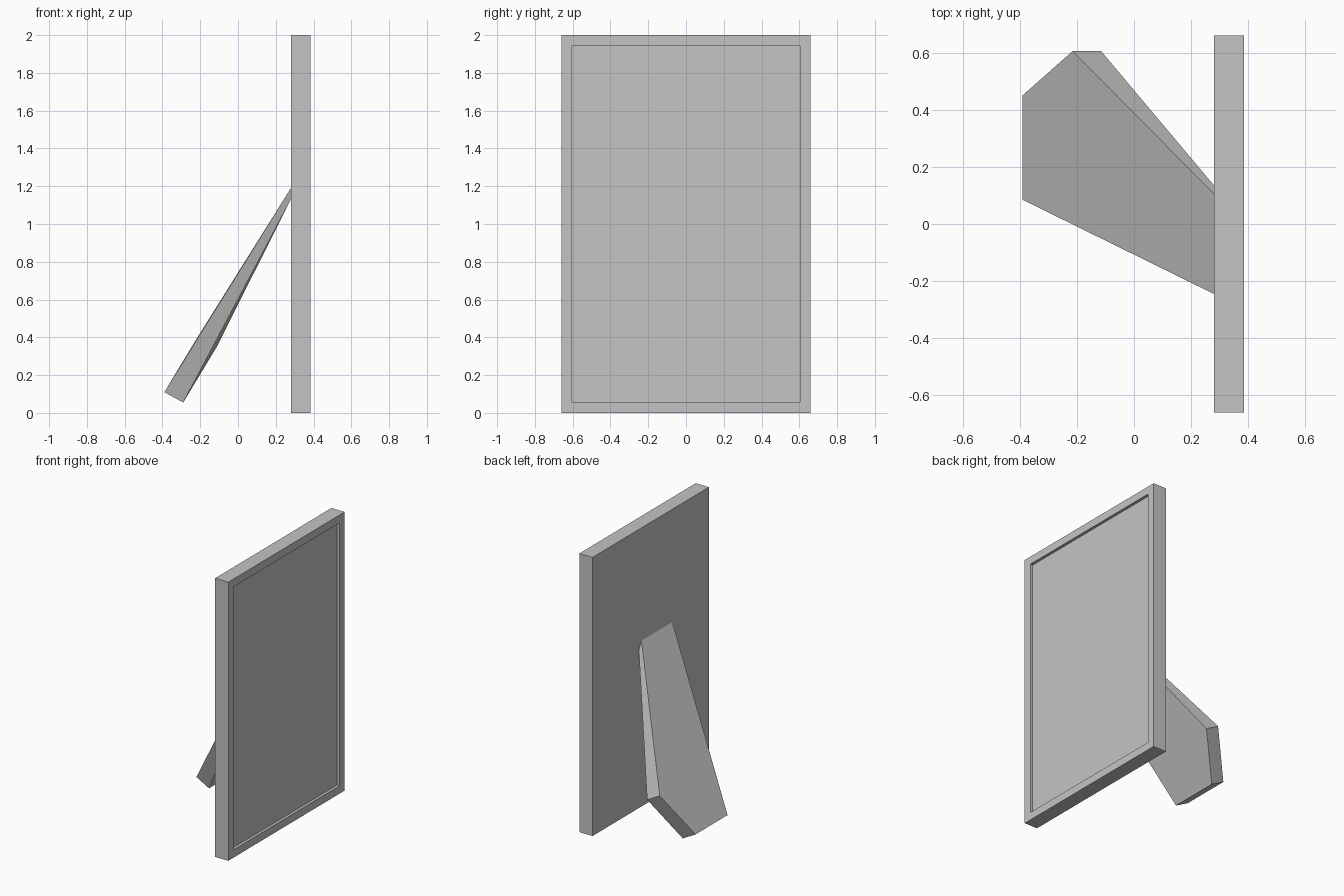
import bpy
import bmesh
from mathutils import Vector

cube = bpy.data.objects.get("Cube")
if cube:
    bpy.data.objects.remove(cube, do_unlink=True)

grey = bpy.data.materials.new("plain grey")
grey.use_nodes = True
colour = (0.55, 0.55, 0.55, 1)
grey.diffuse_color = colour
grey.node_tree.nodes["Principled BSDF"].inputs["Base Color"].default_value = colour


def add_object(name, bm):
    bmesh.ops.recalc_face_normals(bm, faces=bm.faces)
    mesh = bpy.data.meshes.new(name)
    bm.to_mesh(mesh)
    bm.free()
    mesh.materials.append(grey)
    obj = bpy.data.objects.new(name, mesh)
    bpy.context.collection.objects.link(obj)
    return obj


# Upright frame: a slab with a shallow picture recess on its +x face
BACK, FRONT, HALF_WIDTH, HEIGHT = 0.28, 0.385, 0.66, 2.0
BORDER, RECESS = 0.08, 0.02
bm = bmesh.new()
bmesh.ops.create_cube(bm, size=1)
bmesh.ops.scale(bm, vec=(FRONT - BACK, 2 * HALF_WIDTH, HEIGHT), verts=bm.verts)
bmesh.ops.translate(bm, vec=((FRONT + BACK) / 2, 0, HEIGHT / 2), verts=bm.verts)
bm.normal_update()
panel = max(bm.faces, key=lambda f: f.normal.x)
bmesh.ops.inset_region(bm, faces=[panel], thickness=BORDER)
pushed = bmesh.ops.extrude_discrete_faces(bm, faces=[panel])["faces"][0]
bmesh.ops.translate(bm, vec=(-RECESS, 0, 0), verts=pushed.verts)
add_object("picture_frame", bm)

# Easel leg: a five-sided board, thick at the foot and thin at the frame
foot_thickness = Vector((0.1, 0, -0.055))
outer = [Vector(p) for p in (
    (BACK, -0.245, 1.19), (-0.39, 0.085, 0.11), (-0.39, 0.45, 0.11),
    (-0.215, 0.605, 0.4), (BACK, 0.105, 1.19))]
inner = [p + foot_thickness for p in outer]
inner[0] = Vector((BACK, -0.215, 1.13))
inner[-1] = Vector((BACK, 0.135, 1.13))
bm = bmesh.new()
rings = [[bm.verts.new(p) for p in ring] for ring in (outer, inner)]
for ring in rings:
    bm.faces.new(ring)
count = len(outer)
for i in range(count):
    j = (i + 1) % count
    bm.faces.new((rings[0][i], rings[0][j], rings[1][j], rings[1][i]))
add_object("easel_leg", bm)
